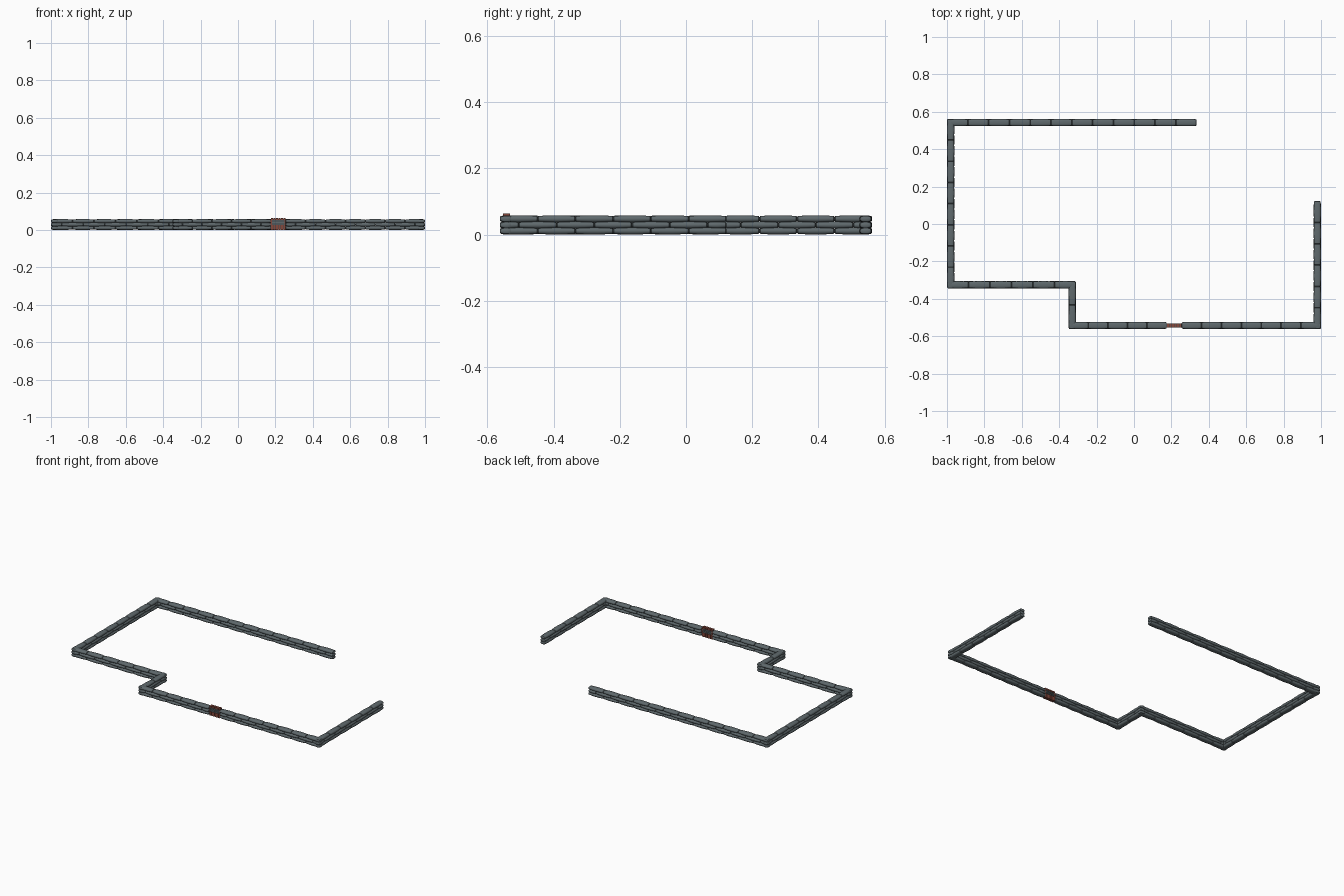
import bpy, bmesh, math
from mathutils import Vector

if "Cube" in bpy.data.objects:
    bpy.data.objects.remove(bpy.data.objects["Cube"])


def material(name, rgb):
    m = bpy.data.materials.new(name)
    m.diffuse_color = (*rgb, 1)
    m.use_nodes = True
    m.node_tree.nodes["Principled BSDF"].inputs["Base Color"].default_value = m.diffuse_color
    return m


GREY = material("slate grey", (0.115, 0.142, 0.152))
DARK = material("dark grey", (0.05, 0.06, 0.065))
RED = material("brick red", (0.24, 0.065, 0.045))

BAG = 0.111        # bag length
HALF_W = 0.0195    # half wall thickness
SIDES = 14


def add_bag(bm, a, b, z, hh, hw=HALF_W):
    """Pillow-shaped bag lying from a to b (2D points), centre height z."""
    a, b = Vector(a), Vector(b)
    axis = (b - a).normalized()
    side = Vector((-axis.y, axis.x))
    half = (b - a).length / 2
    end = min(0.008, half * 0.4)
    # (position along bag, section scale)
    body = half - end
    rings = [(-half, 0.5), (-half + end * 0.3, 0.78)]
    rings += [(body * s, 1 - 0.16 * s * s) for s in (-1, -0.6, -0.2, 0.2, 0.6, 1)]
    rings += [(half - end * 0.3, 0.78), (half, 0.5)]
    mid = (a + b) / 2
    loops = []
    for t, k in rings:
        ring = []
        for i in range(SIDES):
            ang = 2 * math.pi * i / SIDES
            c, s = math.cos(ang), math.sin(ang)
            u = math.copysign(abs(c) ** 0.7, c) * hw * (0.4 + 0.6 * k)
            v = math.copysign(abs(s) ** 0.8, s) * hh * k
            p = mid + axis * t + side * u
            ring.append(bm.verts.new((p.x, p.y, z + v)))
        loops.append(ring)
    for r0, r1 in zip(loops, loops[1:]):
        for i in range(SIDES):
            j = (i + 1) % SIDES
            bm.faces.new((r0[i], r0[j], r1[j], r1[i]))
    bm.faces.new(loops[0][::-1])
    bm.faces.new(loops[-1])


def finish(bm, name, mat):
    bmesh.ops.recalc_face_normals(bm, faces=bm.faces)
    me = bpy.data.meshes.new(name)
    bm.to_mesh(me)
    bm.free()
    me.materials.append(mat)
    ob = bpy.data.objects.new(name, me)
    bpy.context.collection.objects.link(ob)
    return ob


def wall(name, a, b):
    """Three staggered courses of bags between two points."""
    a, b = Vector(a), Vector(b)
    length = (b - a).length
    n = max(2, round(length / BAG))
    step = length / n
    d = (b - a).normalized()
    bm = bmesh.new()
    for course, z in enumerate((0.011, 0.029, 0.0475)):
        if course == 1:
            cuts = [0] + [step * (i + 0.5) for i in range(n)] + [length]
        else:
            cuts = [step * i for i in range(n + 1)]
        for s, e in zip(cuts, cuts[1:]):
            add_bag(bm, a + d * s, a + d * e, z, 0.011)
    ob = finish(bm, name, GREY)
    ob.data.polygons.foreach_set("use_smooth", [True] * len(ob.data.polygons))
    bpy.context.view_layer.objects.active = ob
    ob.select_set(True)
    bpy.ops.object.shade_smooth_by_angle(angle=math.radians(40))
    ob.select_set(False)


# wall runs around the yard
X, Y, W = 0.98, 0.5425, HALF_W
wall("back_wall", (0.335, Y), (-X - W, Y))
wall("left_wall", (-X, Y + W), (-X, -0.325 - W))
wall("left_front_wall", (-X - W, -0.325), (-0.33 + W, -0.325))
wall("step_wall", (-0.33, -0.325 + W), (-0.33, -Y - W))
wall("front_wall_left", (-0.33 - W, -Y), (0.175, -Y))
wall("front_wall_right", (0.255, -Y), (X + W, -Y))
wall("right_wall", (X, -Y - W), (X, 0.122))


def box(bm, x0, x1, y0, y1, z0, z1):
    geo = bmesh.ops.create_cube(bm, size=1)
    for v in geo["verts"]:
        v.co = ((x0 + x1) / 2 + v.co.x * (x1 - x0),
                (y0 + y1) / 2 + v.co.y * (y1 - y0),
                (z0 + z1) / 2 + v.co.z * (z1 - z0))


# gate: dark core with red boards and rails
GX0, GX1 = 0.175, 0.255
bm = bmesh.new()
box(bm, GX0, GX1, -Y - 0.008, -Y + 0.008, 0.002, 0.058)
finish(bm, "gate_core", DARK)

bm = bmesh.new()
pitch = (GX1 - GX0) / 6
for i in range(6):
    x = GX0 + pitch * i
    box(bm, x + 0.001, x + pitch - 0.001, -Y - 0.011, -Y + 0.011, 0.0, 0.026)
    box(bm, x + 0.001, x + pitch - 0.001, -Y - 0.011, -Y + 0.011, 0.054, 0.064)
finish(bm, "gate_boards", RED)

bm = bmesh.new()
for z in (0.029, 0.0375, 0.046):
    box(bm, GX0, GX1, -Y - 0.011, -Y + 0.011, z, z + 0.006)
finish(bm, "gate_rails", GREY)
bm = bmesh.new()
for x in (GX0, GX1 - 0.006):
    box(bm, x, x + 0.006, -Y - 0.0115, -Y + 0.0115, 0.026, 0.054)
finish(bm, "gate_posts", RED)
